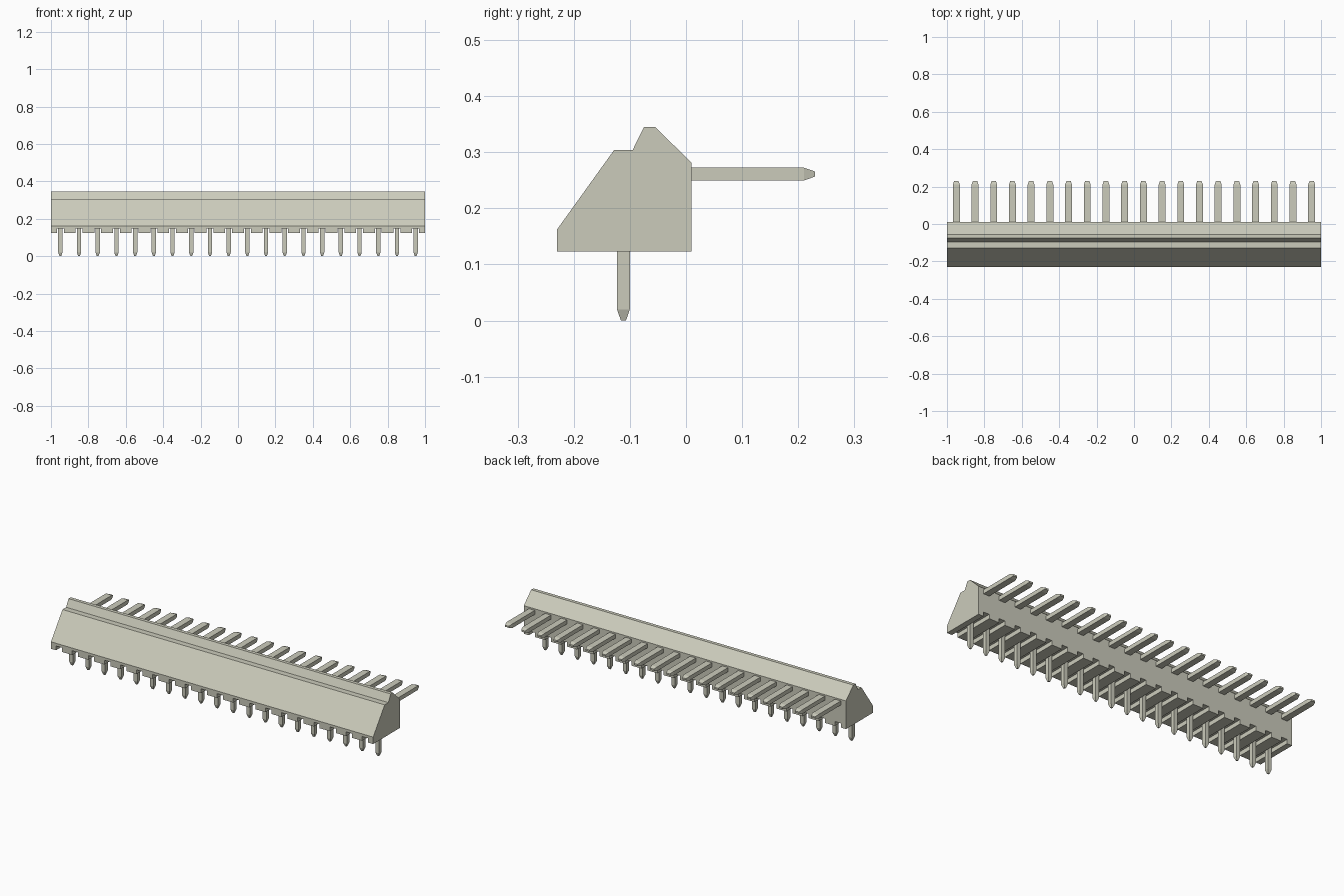
import bpy, bmesh
from mathutils import Vector

if "Cube" in bpy.data.objects:
    bpy.data.objects.remove(bpy.data.objects["Cube"])

mat = bpy.data.materials.new("warm_grey")
mat.use_nodes = True
COLOUR = (0.60, 0.60, 0.50, 1.0)
mat.diffuse_color = COLOUR
mat.node_tree.nodes["Principled BSDF"].inputs["Base Color"].default_value = COLOUR

COUNT, PITCH = 20, 0.1
PIN_X = [(i - (COUNT - 1) / 2) * PITCH for i in range(COUNT)]


def make_object(name, bm):
    bmesh.ops.recalc_face_normals(bm, faces=bm.faces)
    mesh = bpy.data.meshes.new(name)
    bm.to_mesh(mesh)
    bm.free()
    mesh.materials.append(mat)
    obj = bpy.data.objects.new(name, mesh)
    bpy.context.collection.objects.link(obj)
    return obj


def loft(bm, rings):
    """Skin matching rings of points and cap both ends."""
    loops = [[bm.verts.new(p) for p in ring] for ring in rings]
    n = len(loops[0])
    for a, b in zip(loops, loops[1:]):
        for i in range(n):
            j = (i + 1) % n
            bm.faces.new((a[i], a[j], b[j], b[i]))
    bm.faces.new(loops[0])
    bm.faces.new(loops[-1])


def rect(centre, u, v):
    """Four corners around a centre, u and v being half-size vectors."""
    c, u, v = Vector(centre), Vector(u), Vector(v)
    return [c - u - v, c + u - v, c + u + v, c - u + v]


# Housing: one side profile (y, z) extruded along x
profile = [(-0.23, 0.123), (-0.23, 0.162), (-0.128, 0.304), (-0.095, 0.304),
           (-0.075, 0.345), (-0.055, 0.345), (0.01, 0.281), (0.01, 0.123)]
bm = bmesh.new()
loft(bm, [[(x, y, z) for y, z in profile] for x in (-1, 1)])
housing = make_object("housing", bm)

# Grooves under the housing, one around each pin
bm = bmesh.new()
for x in PIN_X:
    loft(bm, [rect((x, y, 0.123), (0.0185, 0, 0), (0, 0, 0.024)) for y in (-0.3, 0.1)])
cutter = make_object("groove_cutter", bm)
cutter.hide_render = True
mod = housing.modifiers.new("grooves", "BOOLEAN")
mod.operation = "DIFFERENCE"
mod.solver = "EXACT"
mod.object = cutter
bpy.context.view_layer.objects.active = housing
bpy.ops.object.modifier_apply(modifier=mod.name)
bpy.data.objects.remove(cutter)

# Pins pointing down, with tapered tips
bm = bmesh.new()
for x in PIN_X:
    loft(bm, [rect((x, -0.1115, z), (h, 0, 0), (0, h, 0))
              for z, h in ((0.16, 0.0115), (0.02, 0.0115), (0.0, 0.0045))])
make_object("solder_pins", bm)

# Flat pins pointing backwards, with tapered tips
bm = bmesh.new()
for x in PIN_X:
    loft(bm, [rect((x, y, 0.261), (w, 0, 0), (0, 0, h))
              for y, w, h in ((0.0, 0.0185, 0.0115), (0.21, 0.0185, 0.0115),
                              (0.23, 0.0115, 0.0045))])
make_object("contact_pins", bm)
